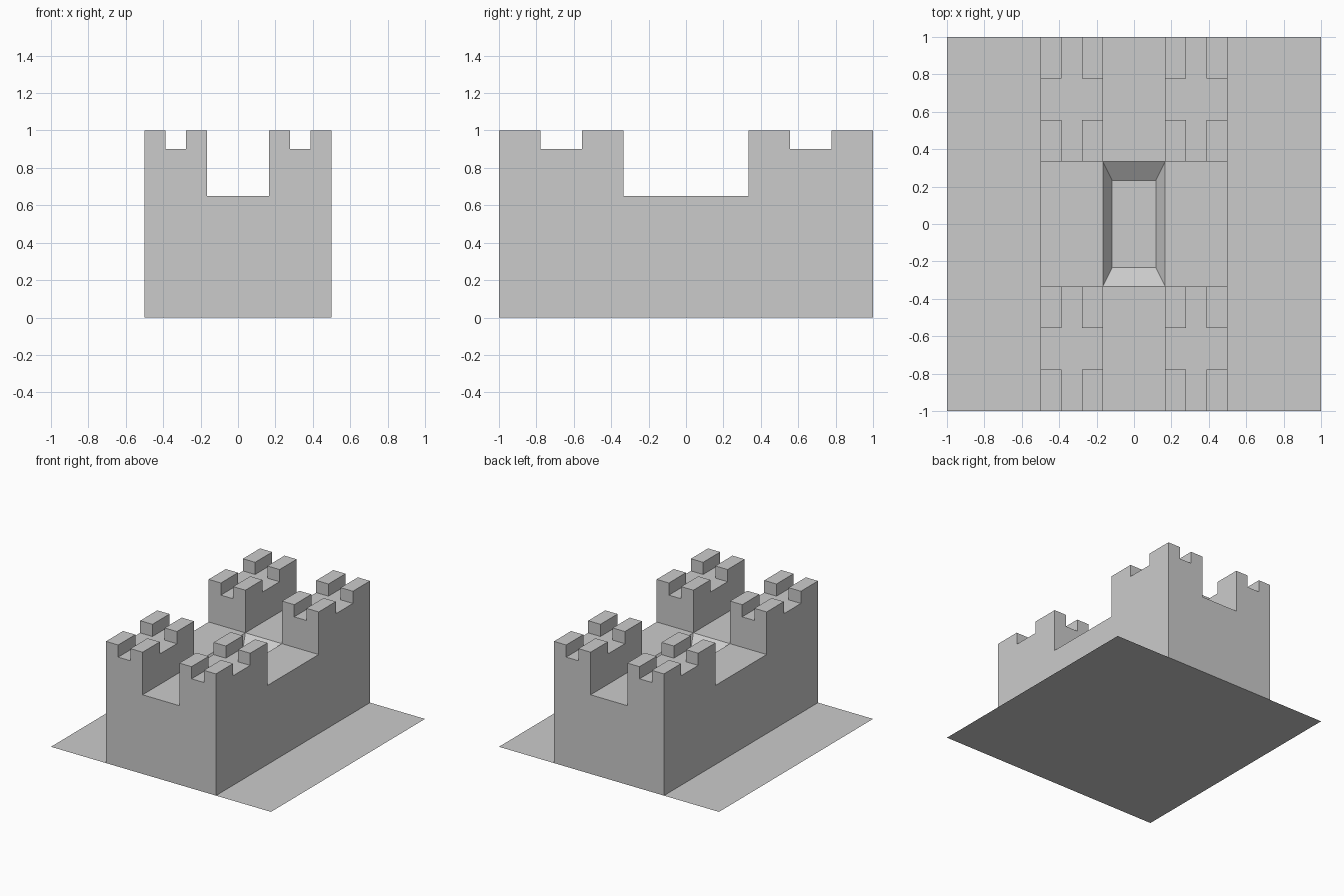
import bpy, bmesh, math

if "Cube" in bpy.data.objects:
    bpy.data.objects.remove(bpy.data.objects["Cube"])

N = 9                                # each third is split again into thirds
W, L = 1.0, 2.0
LEVELS = [0.0, 0.65, 0.9, 1.0]       # ground, deck, notch floor, merlon top
PIT_SCALE, PIT_DEPTH = 0.7, 0.07


def finish(bm, name):
    mesh = bpy.data.meshes.new(name)
    bm.to_mesh(mesh)
    bm.free()
    obj = bpy.data.objects.new(name, mesh)
    bpy.context.collection.objects.link(obj)
    return obj


def quad(bm, pts):
    bm.faces.new([bm.verts.new(p) for p in pts])


def level(i, j):
    """Height level of a grid cell: corner towers, and corner merlons on them."""
    if not (0 <= i < N and 0 <= j < N):
        return 0
    if i // 3 == 1 or j // 3 == 1:
        return 1
    return 2 if (i % 3 == 1 or j % 3 == 1) else 3


def px(i):
    return -W / 2 + W * i / N


def py(j):
    return -L / 2 + L * j / N


# Ground sheet
bm = bmesh.new()
bmesh.ops.create_grid(bm, x_segments=1, y_segments=1, size=1.0)
finish(bm, "base_plate")

# Keep with battlemented corner towers
bm = bmesh.new()
for i in range(N):
    for j in range(N):
        x0, x1, y0, y1 = px(i), px(i + 1), py(j), py(j + 1)
        k = level(i, j)
        z = LEVELS[k]
        if not (i // 3 == 1 and j // 3 == 1):        # leave the pit open
            quad(bm, [(x0, y0, z), (x1, y0, z), (x1, y1, z), (x0, y1, z)])
        # walls down to each lower neighbour
        sides = [((x0, y0), (x1, y0), 0, -1), ((x1, y0), (x1, y1), 1, 0),
                 ((x1, y1), (x0, y1), 0, 1), ((x0, y1), (x0, y0), -1, 0)]
        for a, b, di, dj in sides:
            for m in range(level(i + di, j + dj), k):
                lo, hi = LEVELS[m], LEVELS[m + 1]
                quad(bm, [(*a, lo), (*b, lo), (*b, hi), (*a, hi)])

# Tapered pit in the middle of the deck
deck = LEVELS[1]
corners = [(-W / 6, -L / 6), (W / 6, -L / 6), (W / 6, L / 6), (-W / 6, L / 6)]
rim = [(x, y, deck) for x, y in corners]
floor = [(x * PIT_SCALE, y * PIT_SCALE, deck - PIT_DEPTH) for x, y in corners]
quad(bm, floor)
for n in range(4):
    m = (n + 1) % 4
    quad(bm, [rim[n], floor[n], floor[m], rim[m]][::-1])

# Weld and merge coplanar cells
bmesh.ops.remove_doubles(bm, verts=bm.verts, dist=1e-4)
bmesh.ops.dissolve_limit(bm, angle_limit=math.radians(1),
                         verts=bm.verts, edges=bm.edges)
bmesh.ops.recalc_face_normals(bm, faces=bm.faces)
finish(bm, "keep")
